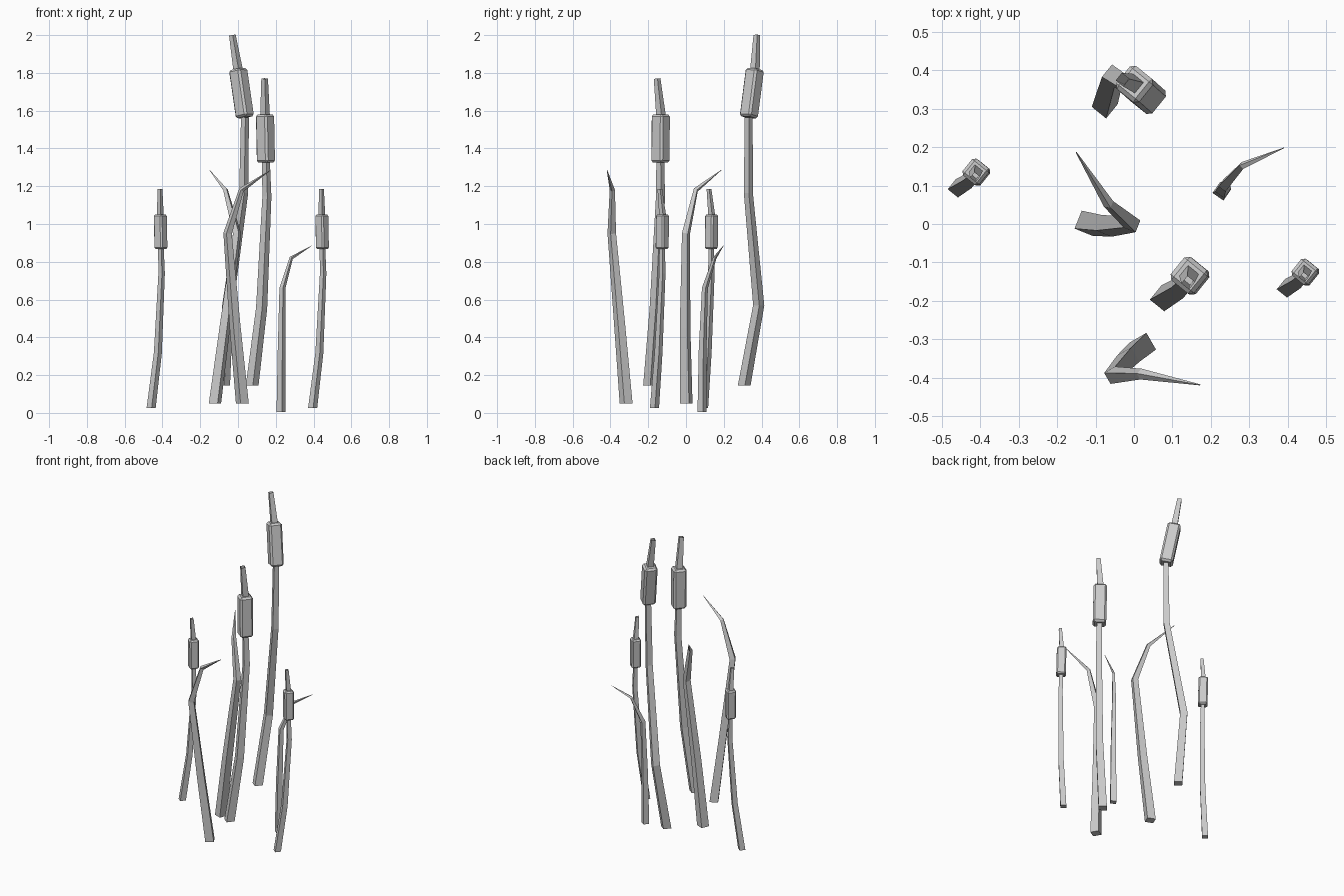
import bpy, bmesh, math
from mathutils import Vector

old = bpy.data.objects.get("Cube")
if old:
    bpy.data.objects.remove(old, do_unlink=True)

grey = bpy.data.materials.new("plain grey")
grey.use_nodes = True
grey.diffuse_color = (0.6, 0.6, 0.6, 1)
grey.node_tree.nodes["Principled BSDF"].inputs["Base Color"].default_value = (0.6, 0.6, 0.6, 1)


def sweep(name, path, sides, turn, cap_start=True, cap_end=False, bevel=0):
    """Square section swept along a path, one side length per point."""
    pts = [Vector(p) for p in path]
    bm = bmesh.new()
    rings = []
    for i, p in enumerate(pts):
        before = (p - pts[i - 1]).normalized() if i else Vector()
        after = (pts[i + 1] - p).normalized() if i < len(pts) - 1 else Vector()
        t = (before + after).normalized()
        if i == 0 and not bevel:
            t = Vector((0, 0, 1))
        a = Vector((math.cos(turn), math.sin(turn), 0))
        a = (a - t * a.dot(t)).normalized()
        b = t.cross(a)
        h = sides[i] / 2
        rings.append([bm.verts.new(p + a * h * u + b * h * v)
                      for u, v in ((-1, -1), (1, -1), (1, 1), (-1, 1))])
    for low, high in zip(rings, rings[1:]):
        for k in range(4):
            n = (k + 1) % 4
            bm.faces.new((low[k], low[n], high[n], high[k]))
    if cap_start:
        bm.faces.new(rings[0][::-1])
    if cap_end:
        bm.faces.new(rings[-1])
    if bevel:
        bmesh.ops.bevel(bm, geom=bm.edges[:], offset=bevel, segments=1, affect='EDGES')
    mesh = bpy.data.meshes.new(name)
    bm.to_mesh(mesh)
    bm.free()
    mesh.materials.append(grey)
    ob = bpy.data.objects.new(name, mesh)
    bpy.context.collection.objects.link(ob)
    return ob


def cattail(name, base, offsets, scale=1.0):
    """Stem, bevelled seed head and open tip; last three offsets are head bottom, head top, tip."""
    pts = [Vector(base) + Vector(o) * scale for o in offsets]
    turn = math.radians(-39)
    stem = [0.048, 0.042, 0.034, 0.030]
    sweep(name + "_stem", pts[:-2], [s * scale for s in stem], turn)
    sweep(name + "_seed_head", pts[-3:-1], [0.078 * scale] * 2, turn,
          cap_end=True, bevel=0.011 * scale)
    sweep(name + "_tip", pts[-2:], [0.036 * scale, 0.025 * scale], turn, cap_start=False)


# Cattails
upright = [(0, 0, 0), (0.05, 0.03, 0.41), (0.078, 0.058, 1.0),
           (0.073, 0.057, 1.18), (0.068, 0.06, 1.435), (0.066, 0.04, 1.625)]
leaning = [(0, 0, 0), (0.022, 0.077, 0.425), (0.106, 0.022, 1.02),
           (0.113, 0.024, 1.42), (0.076, 0.057, 1.675), (0.046, 0.067, 1.855)]
cattail("tall_cattail", (-0.076, 0.308, 0.145), leaning)
cattail("middle_cattail", (0.075, -0.193, 0.145), upright)
cattail("right_small_cattail", (-0.46, 0.093, 0.025), upright, 0.714)
cattail("left_small_cattail", (0.395, -0.167, 0.025), upright, 0.714)

# Bent grass blades
blade = [0.05, 0.043, 0.033, 0.02, 0.002]
sweep("centre_blade", [(-0.122, 0.002, 0.05), (-0.07, -0.005, 0.45), (-0.005, 0, 0.95),
                       (-0.066, 0.052, 1.18), (-0.15, 0.186, 1.285)], blade, math.radians(-22))
sweep("front_blade", [(0.023, -0.317, 0.05), (-0.015, -0.35, 0.45), (-0.055, -0.393, 0.95),
                      (0.018, -0.39, 1.18), (0.172, -0.418, 1.285)], blade, math.radians(30))
sweep("short_blade", [(0.228, 0.085, 0.005), (0.231, 0.088, 0.33), (0.235, 0.1, 0.66),
                      (0.282, 0.152, 0.82), (0.39, 0.198, 0.885)],
      [s * 0.69 for s in blade], math.radians(-35))
